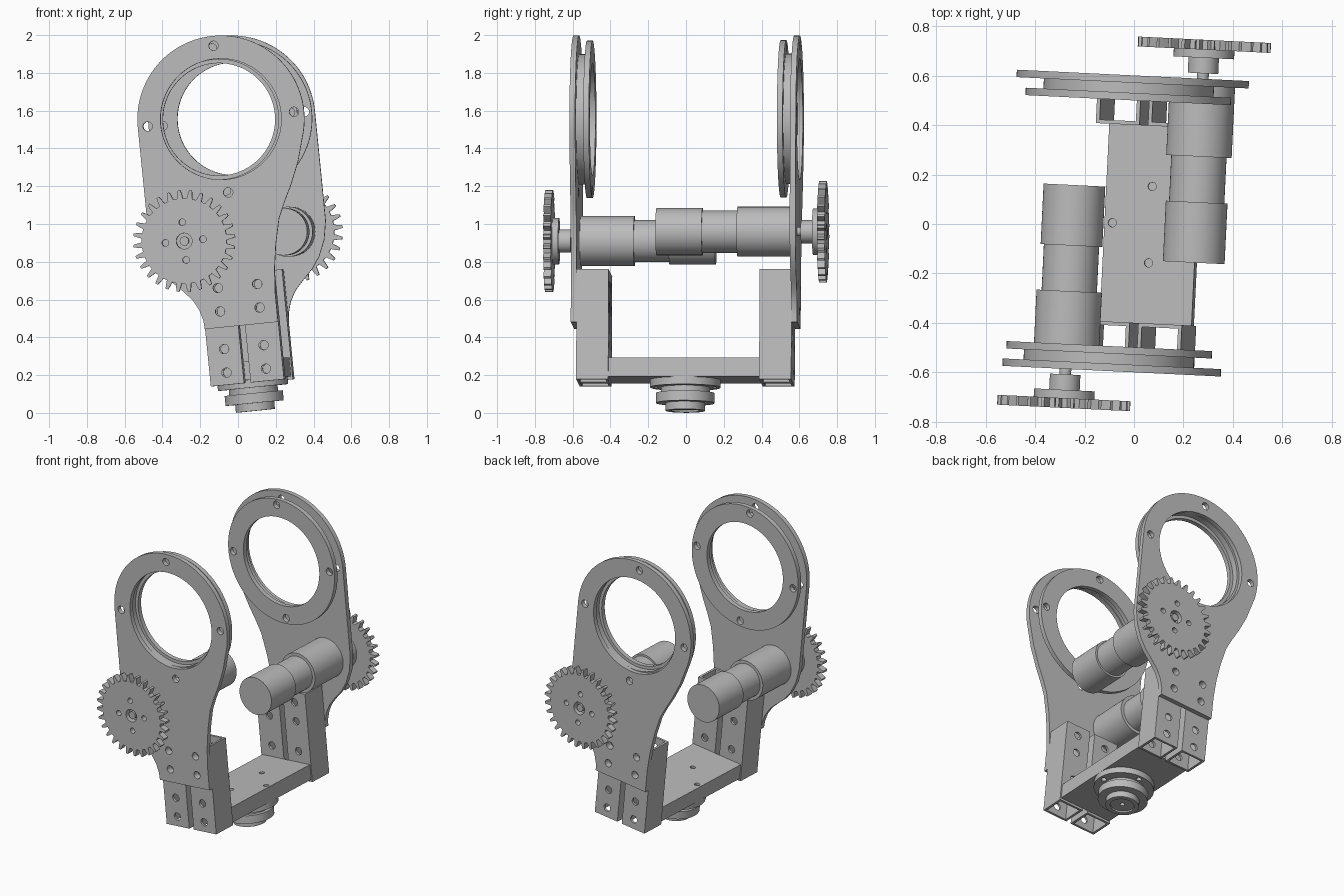
import bpy, bmesh
from math import sin, cos, pi, radians
from mathutils import Matrix, Vector

if "Cube" in bpy.data.objects:
    bpy.data.objects.remove(bpy.data.objects["Cube"])

GREY = bpy.data.materials.new("machined_grey")
GREY.use_nodes = True
tone = (0.5, 0.5, 0.5, 1)
GREY.diffuse_color = tone
GREY.node_tree.nodes["Principled BSDF"].inputs["Base Color"].default_value = tone

# The whole bracket leans to its right and is turned slightly
FRAME = (Matrix.Translation((0.0935, -0.004, 0))
         @ Matrix.Rotation(radians(-2.8), 4, 'Z')
         @ Matrix.Rotation(radians(-5.7), 4, 'Y'))


def circle(x, y, r, n=48, start=0.0, end=2 * pi):
    return [(x + r * cos(start + (end - start) * i / n),
             y + r * sin(start + (end - start) * i / n)) for i in range(n)]


def cross_holes(x, y, spread, r):
    return [circle(x + dx * spread, y + dy * spread, r, 16)
            for dx, dy in ((1, 0), (0, 1), (-1, 0), (0, -1))]


def rect(x0, x1, y0, y1):
    return [(x0, y0), (x1, y0), (x1, y1), (x0, y1)]


def sheet(name, loops, a, b, axis='Y', turn=0.0):
    """Fill an outline with holes and thicken it from a to b along the axis."""
    curve = bpy.data.curves.new(name, 'CURVE')
    curve.dimensions = '2D'
    curve.fill_mode = 'BOTH'
    curve.extrude = abs(b - a) / 2
    for loop in loops:
        spline = curve.splines.new('POLY')
        spline.points.add(len(loop) - 1)
        for point, (x, y) in zip(spline.points, loop):
            point.co = (x, y, 0, 1)
        spline.use_cyclic_u = True
    helper = bpy.data.objects.new(name + "_outline", curve)
    mesh = bpy.data.meshes.new_from_object(helper)
    bpy.data.objects.remove(helper)
    bpy.data.curves.remove(curve)

    mid = (a + b) / 2
    if axis == 'Y':
        place = Matrix.Translation((0, mid, 0)) @ Matrix.Rotation(pi / 2, 4, 'X')
    else:
        place = Matrix.Translation((0, 0, mid))
    mesh.transform(place)
    bm = bmesh.new()
    bm.from_mesh(mesh)
    bmesh.ops.remove_doubles(bm, verts=bm.verts, dist=1e-5)
    bmesh.ops.recalc_face_normals(bm, faces=bm.faces)
    bm.to_mesh(mesh)
    bm.free()
    mesh.materials.clear()
    mesh.materials.append(GREY)

    obj = bpy.data.objects.new(name, mesh)
    bpy.context.collection.objects.link(obj)
    obj.matrix_world = FRAME @ Matrix.Rotation(turn, 4, 'Z')
    bpy.ops.object.select_all(action='DESELECT')
    obj.select_set(True)
    bpy.context.view_layer.objects.active = obj
    bpy.ops.object.shade_smooth_by_angle(angle=radians(30))
    return obj


RING_Z, RING_R = 1.563, 0.4425
GEAR_X, GEAR_Z = -0.25, 0.939
BOLT_X, BOLT_R = 0.105, 0.025


def plate_outline():
    right = [(0.195, 0.465), (0.195, 0.62), (0.205, 0.75), (0.225, 0.88),
             (0.255, 1.01), (0.29, 1.09), (0.335, 1.18), (0.385, 1.3)]
    arc = circle(0, RING_Z, RING_R, 64, radians(-18), pi)
    left = [(-RING_R, RING_Z), (-RING_R, 0.98), (-0.425, 0.88), (-0.39, 0.795),
            (-0.345, 0.73), (-0.29, 0.675), (-0.245, 0.625), (-0.215, 0.57),
            (-0.198, 0.51), (-0.195, 0.465)]
    return right + arc + left


def gear_outline(teeth=28, root=0.226, tip=0.27):
    points = []
    for i in range(teeth):
        for step, r in ((-0.3, root), (-0.2, 0.25), (-0.11, tip),
                        (0.11, tip), (0.2, 0.25), (0.3, root)):
            a = 2 * pi * (i + step) / teeth
            points.append((GEAR_X + r * cos(a), GEAR_Z + r * sin(a)))
    return points


def build_arm(side, turn):
    def part(name, loops, a, b, axis='Y'):
        return sheet(side + "_" + name, loops, a, b, axis, turn)

    # Side plate with ring opening and bolt holes
    bolts = [circle(s * BOLT_X, z, BOLT_R, 16) for s in (-1, 1) for z in (0.55, 0.675)]
    part("side_plate", [plate_outline(), circle(0, RING_Z, 0.32, 96)]
         + cross_holes(0, RING_Z, 0.39, BOLT_R) + bolts, -0.60, -0.57)

    # Bearing spacer and inner retaining ring
    off = -0.0135
    part("ring_spacer", [circle(off, RING_Z, 0.345, 96),
                         circle(off, RING_Z, 0.318, 96)], -0.571, -0.528)
    part("inner_ring", [circle(off, RING_Z, 0.4165, 96), circle(off, RING_Z, 0.2975, 96)]
         + cross_holes(off, RING_Z, 0.378, BOLT_R), -0.529, -0.499)

    # Two hollow square posts
    low, high, wall = 0.16, 0.745, 0.015
    for label, x0, x1 in (("left", 0.0175, 0.195), ("right", -0.195, -0.0175)):
        mid = BOLT_X if x0 > 0 else -BOLT_X
        holes = [circle(mid, z, BOLT_R, 16) for z in (0.225, 0.35, 0.55, 0.675)]
        part(label + "_post_outer_wall", [rect(x0, x1, low, high)] + holes, -0.57, -0.57 + wall)
        part(label + "_post_inner_wall", [rect(x0, x1, low, high)] + holes, -0.40 - wall, -0.40)
        for n, x in (("a", x0), ("b", x1 - wall)):
            part(label + "_post_side_" + n, [rect(x, x + wall, low, high)],
                 -0.57 + wall, -0.40 - wall)

    # Stepped motor
    for name, r, a, b in (("gearbox", 0.1325, -0.57, -0.285),
                          ("motor_body", 0.112, -0.285, -0.10),
                          ("encoder_cap", 0.125, -0.10, 0.145)):
        part(name, [circle(GEAR_X, GEAR_Z, r, 64)], a, b)

    # Drive shaft, hub and gear
    part("drive_shaft", [circle(GEAR_X, GEAR_Z, 0.024, 24)], -0.75, -0.57)
    part("hub", [circle(GEAR_X, GEAR_Z, 0.062, 32)], -0.685, -0.622)
    part("hub_flange", [circle(GEAR_X, GEAR_Z, 0.123, 48)], -0.718, -0.685)
    part("gear", [gear_outline(), circle(GEAR_X, GEAR_Z, 0.042, 24)]
         + cross_holes(GEAR_X, GEAR_Z, 0.1, 0.018), -0.758, -0.718)


build_arm("front", 0.0)
build_arm("back", pi)

# Cross beam joining the posts
beam = rect(-0.187, 0.187, -0.4, 0.4)
sheet("beam", [beam], 0.175, 0.26, 'Z')
sheet("beam_top", [beam] + cross_holes(0, 0, 0.155, 0.017), 0.26, 0.275, 'Z')

# Stepped turntable under the beam
sheet("mount_flange", [circle(0, 0, 0.187, 64)] + cross_holes(0, 0, 0.155, 0.017),
      0.135, 0.175, 'Z')
sheet("mount_neck", [circle(0, 0, 0.13, 64)], 0.105, 0.135, 'Z')
sheet("mount_disc", [circle(0, 0, 0.155, 64)], 0.052, 0.105, 'Z')
sheet("mount_rim", [circle(0, 0, 0.104, 64), circle(0, 0, 0.075, 64)], 0.011, 0.052, 'Z')
sheet("mount_core", [circle(0, 0, 0.075, 64), circle(0, 0, 0.015, 16)], 0.022, 0.052, 'Z')
